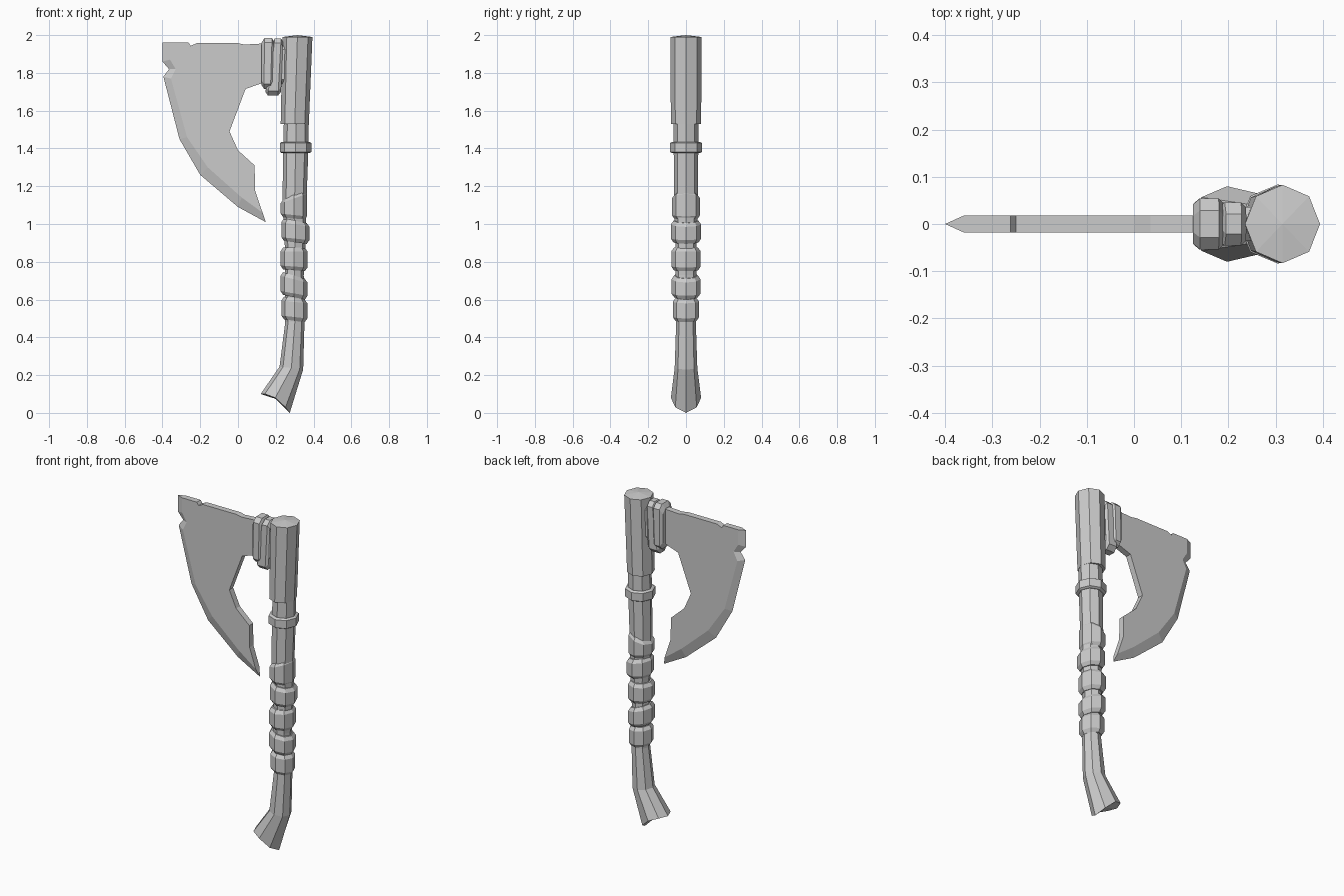
import bpy
import math
from mathutils import Vector

if "Cube" in bpy.data.objects:
    bpy.data.objects.remove(bpy.data.objects["Cube"])

grey = bpy.data.materials.new("plain grey")
grey.diffuse_color = (0.6, 0.6, 0.6, 1)
grey.use_nodes = True
grey.node_tree.nodes["Principled BSDF"].inputs["Base Color"].default_value = grey.diffuse_color


def make(name, verts, faces):
    me = bpy.data.meshes.new(name)
    me.from_pydata([tuple(v) for v in verts], [], faces)
    me.materials.append(grey)
    ob = bpy.data.objects.new(name, me)
    bpy.context.collection.objects.link(ob)
    # consistent outward normals
    import bmesh
    bm = bmesh.new()
    bm.from_mesh(me)
    bmesh.ops.recalc_face_normals(bm, faces=bm.faces)
    bm.to_mesh(me)
    bm.free()
    return ob


def loft(name, rings, start_push=(0, 0, 0), end_push=(0, 0, 0)):
    """Skin equal rings and close both ends with fans around a centre."""
    n = len(rings[0])
    verts = [Vector(p) for r in rings for p in r]
    faces = []
    for k in range(len(rings) - 1):
        for i in range(n):
            j = (i + 1) % n
            faces.append((k * n + i, k * n + j, (k + 1) * n + j, (k + 1) * n + i))
    for base, push in ((0, start_push), ((len(rings) - 1) * n, end_push)):
        c = sum((verts[base + i] for i in range(n)), Vector()) / n + Vector(push)
        verts.append(c)
        for i in range(n):
            faces.append((base + i, base + (i + 1) % n, len(verts) - 1))
    return make(name, verts, faces)


def octagon(zl, zr, xl, xr, w, sag=0):
    """Eight-sided ring, tilted from height zl at its left to zr at its right."""
    pts = []
    for i in range(8):
        c, s = math.cos(i * math.pi / 4), math.sin(i * math.pi / 4)
        pts.append(((xl + xr) / 2 + (xr - xl) / 2 * c, w * s,
                    (zl + zr) / 2 + (zr - zl) / 2 * c + sag * s * s))
    return pts


def band(name, tl, tr, bl, br, xl, xr, w, slope=0.02, inset=0.014):
    """Raised ring round the shaft with bevelled rims."""
    small = (xl + inset, xr - inset, w - inset)
    big = (xl, xr, w)
    loft(name, [octagon(tl, tr, *small), octagon(tl - slope, tr - slope, *big),
                octagon(bl + slope, br + slope, *big), octagon(bl, br, *small)])


# Shaft with the curved, flared butt
loft("shaft", [
    octagon(1.55, 1.55, .243, .375, .065),
    octagon(1.38, 1.38, .238, .372, .065),
    octagon(1.10, 1.10, .236, .362, .062),
    octagon(.88, .88, .248, .358, .056),
    octagon(.73, .73, .248, .348, .056),
    octagon(.48, .48, .25, .352, .052),
    octagon(.245, .23, .22, .345, .06),
    octagon(.10, 0, .12, .274, .08, .03)], end_push=(0, 0, .01))

# Thick sleeve at the top
loft("head_sleeve", [octagon(1.53, 1.53, .226, .375, .08),
                     octagon(1.99, 1.99, .235, .394, .083)], end_push=(0, 0, .01))

# Metal ring and grip wraps
band("shaft_ring", 1.435, 1.435, 1.375, 1.375, .222, .388, .084, .006, .01)
wraps = [(1.13, 1.18, 1.035, 1.02, .226, .365, .075),
         (1.03, 1.005, .91, .895, .23, .378, .08),
         (.875, .875, .76, .75, .225, .368, .078),
         (.745, .71, .625, .60, .225, .368, .077),
         (.615, .60, .495, .48, .23, .367, .07)]
for i, w in enumerate(wraps):
    band("grip_wrap_%d" % (i + 1), *w)


def collar_ring(xt, xb, w, z0, z1, ch=.025):
    """Chamfered rectangle in the yz plane, x sliding from xb (low) to xt (high)."""
    prof = [(-w, z0 + ch), (-w, z1 - ch), (-w + ch, z1), (w - ch, z1),
            (w, z1 - ch), (w, z0 + ch), (w - ch, z0), (-w + ch, z0)]
    return [(xb + (xt - xb) * (z - z0) / (z1 - z0), y, z) for y, z in prof]


# Bindings between blade and sleeve
loft("outer_binding", [collar_ring(.125, .125, .042, 1.735, 1.96),
                       collar_ring(.14, .138, .054, 1.715, 1.985),
                       collar_ring(.18, .172, .054, 1.715, 1.985),
                       collar_ring(.192, .186, .042, 1.735, 1.96)])
loft("inner_binding", [collar_ring(.185, .145, .036, 1.70, 1.965),
                       collar_ring(.195, .158, .046, 1.68, 1.982),
                       collar_ring(.228, .212, .046, 1.68, 1.982),
                       collar_ring(.238, .228, .036, 1.70, 1.965)])
loft("blade_socket", [collar_ring(.15, .15, .036, 1.74, 1.95),
                      collar_ring(.28, .28, .036, 1.74, 1.95)])

# Blade: cutting edge (x, z) with the inner bevel line (x, z), top to tip
cut = [(-.40, 1.96, -.36, 1.96), (-.40, 1.86, -.36, 1.87),
       (-.365, 1.82, -.33, 1.82), (-.395, 1.78, -.355, 1.77),
       (-.31, 1.45, -.27, 1.46), (-.20, 1.26, -.16, 1.30),
       (0, 1.09, .02, 1.14), (.147, 1.01, .13, 1.06)]
# Remaining outline: inside curve, neck, chipped top
back = [(.09, 1.18), (.088, 1.31), (0, 1.39), (-.045, 1.49), (.04, 1.715),
        (.125, 1.745), (.20, 1.75), (.20, 1.95), (.125, 1.955), (.035, 1.95),
        (0, 1.957), (-.22, 1.957), (-.25, 1.943), (-.262, 1.96)]
T = .018
loop = [(c[2], c[3]) for c in cut] + back
n, m = len(loop), len(cut)
verts = ([(x, -T, z) for x, z in loop] + [(x, T, z) for x, z in loop]
         + [(c[0], 0, c[1]) for c in cut])
faces = [tuple(range(n)), tuple(range(2 * n - 1, n - 1, -1))]
for i in range(m - 1):
    e = 2 * n + i
    faces += [(i, i + 1, e + 1, e), (n + i + 1, n + i, e, e + 1)]
for i in range(m - 1, n):
    j = (i + 1) % n
    faces.append((i, j, n + j, n + i))
faces += [(0, 2 * n, n), (m - 1, n + m - 1, 2 * n + m - 1)]
make("blade", verts, faces)
